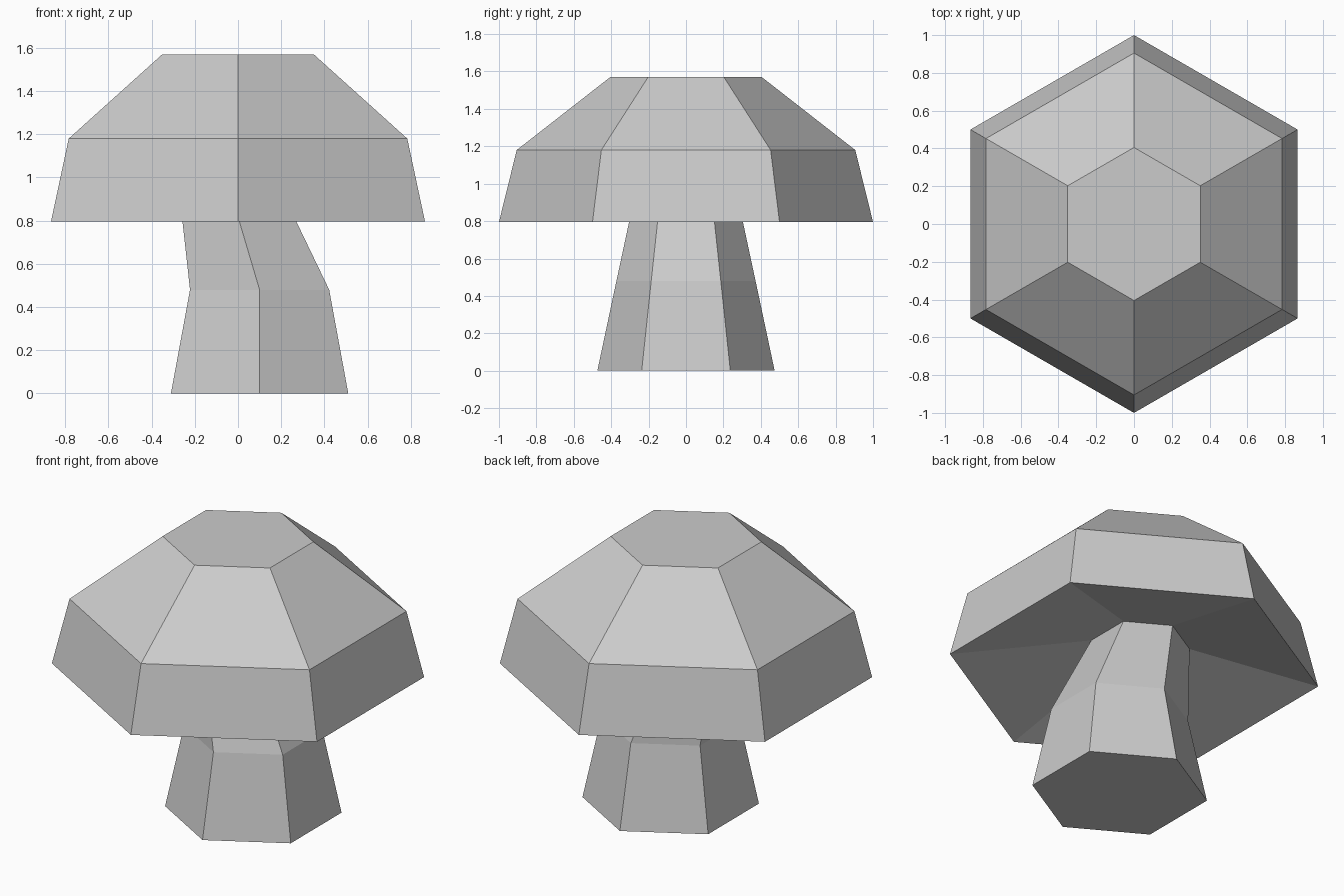
import bpy
import bmesh
from math import cos, sin, pi

cube = bpy.data.objects.get("Cube")
if cube:
    bpy.data.objects.remove(cube)

SIDES = 6


def make_material(name, colour):
    mat = bpy.data.materials.new(name)
    mat.use_nodes = True
    mat.diffuse_color = colour
    mat.node_tree.nodes["Principled BSDF"].inputs["Base Color"].default_value = colour
    return mat


def add_loft(name, rings, mat, cap_start=False, cap_end=False):
    """Skin a stack of six-sided rings, each given as (radius, x offset, z)."""
    bm = bmesh.new()
    loops = []
    for radius, x, z in rings:
        angles = [pi / 2 + 2 * pi * i / SIDES for i in range(SIDES)]
        loops.append([bm.verts.new((x + radius * cos(a), radius * sin(a), z)) for a in angles])
    for low, high in zip(loops, loops[1:]):
        for i in range(SIDES):
            j = (i + 1) % SIDES
            bm.faces.new((low[i], low[j], high[j], high[i]))
    if cap_start:
        bm.faces.new(loops[0][::-1])
    if cap_end:
        bm.faces.new(loops[-1])
    mesh = bpy.data.meshes.new(name)
    bm.to_mesh(mesh)
    bm.free()
    mesh.materials.append(mat)
    obj = bpy.data.objects.new(name, mesh)
    bpy.context.collection.objects.link(obj)
    return obj


grey = make_material("plain grey", (0.6, 0.6, 0.6, 1))

# Bent stem, running up into the hollow of the cap
stem_top = (0.267, -0.045, 0.97)
add_loft("stem", [(0.474, 0.1, 0), (0.372, 0.1, 0.48), stem_top], grey, cap_start=True)

# Cap: hollow underside from the stem out to the rim, then up to the flat crown
add_loft("cap", [stem_top, (1, 0, 0.795), (0.905, 0, 1.18), (0.405, 0, 1.57)],
         grey, cap_end=True)
